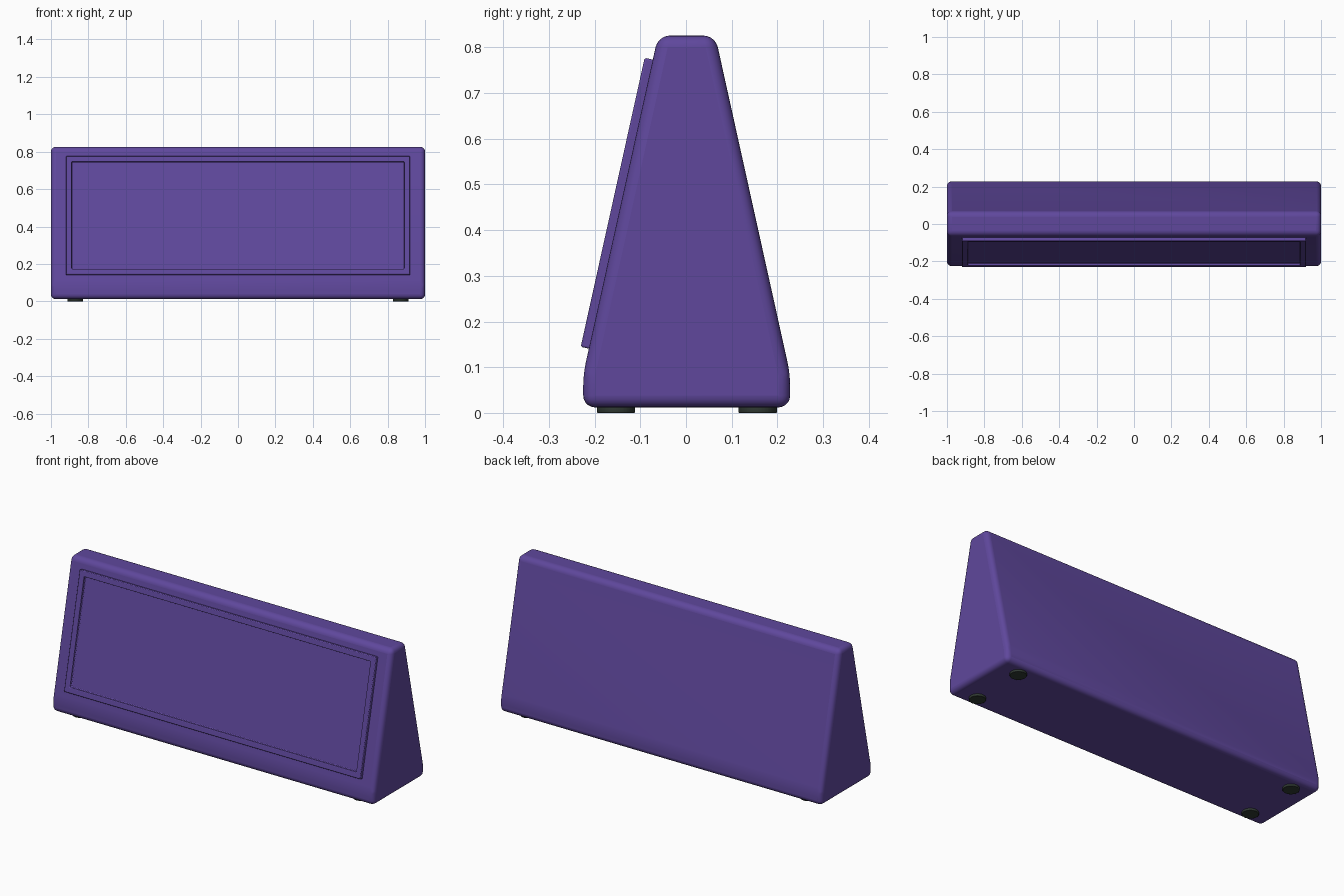
import bpy, bmesh, math
from mathutils import Matrix

if "Cube" in bpy.data.objects:
    bpy.data.objects.remove(bpy.data.objects["Cube"], do_unlink=True)


def material(name, rgb):
    mat = bpy.data.materials.new(name)
    mat.use_nodes = True
    mat.diffuse_color = (*rgb, 1)
    mat.node_tree.nodes["Principled BSDF"].inputs["Base Color"].default_value = (*rgb, 1)
    return mat


purple = material("purple plastic", (0.115, 0.064, 0.335))
rubber = material("dark rubber", (0.03, 0.042, 0.033))


def finish(name, bm, mat, bevel, segments):
    """Turn a bmesh into a bevelled, smooth shaded object."""
    bmesh.ops.recalc_face_normals(bm, faces=bm.faces)
    mesh = bpy.data.meshes.new(name)
    bm.to_mesh(mesh)
    bm.free()
    mesh.materials.append(mat)
    obj = bpy.data.objects.new(name, mesh)
    bpy.context.collection.objects.link(obj)
    mod = obj.modifiers.new("rounded edges", "BEVEL")
    mod.width = bevel
    mod.segments = segments
    mod.limit_method = "ANGLE"
    mod.angle_limit = math.radians(10)
    bpy.ops.object.select_all(action="DESELECT")
    obj.select_set(True)
    bpy.context.view_layer.objects.active = obj
    bpy.ops.object.shade_smooth_by_angle(angle=math.radians(40))
    return obj


# Wedge body: side profile (y, z) extruded along x
profile = [(-0.225, 0.012), (0.228, 0.012), (0.228, 0.085),
           (0.064, 0.826), (-0.061, 0.826), (-0.225, 0.085)]
bm = bmesh.new()
side = bm.faces.new([bm.verts.new((-1, y, z)) for y, z in profile])
ext = bmesh.ops.extrude_face_region(bm, geom=[side])
bmesh.ops.translate(bm, vec=(2, 0, 0),
                    verts=[g for g in ext["geom"] if isinstance(g, bmesh.types.BMVert)])
finish("body", bm, purple, 0.026, 5)

# Raised frame with a sunken panel, leaning with the front slope
width, height, thick = 1.84, 0.648, 0.026
lean = math.atan2(0.164, 0.741)
bm = bmesh.new()
bmesh.ops.create_cube(bm, size=1, matrix=Matrix.Diagonal((width, thick, height, 1)))
front = min(bm.faces, key=lambda f: f.calc_center_median().y)
bmesh.ops.inset_region(bm, faces=[front], thickness=0.044)
ext = bmesh.ops.extrude_discrete_faces(bm, faces=[front])
bmesh.ops.translate(bm, vec=(0, 0.016, 0), verts=ext["faces"][0].verts)
bmesh.ops.translate(bm, vec=(0, thick / 2, 0), verts=bm.verts)
frame = finish("front_frame", bm, purple, 0.004, 2)
frame.location = (0, -0.1605, 0.461)
frame.rotation_euler.x = -lean

# Four round feet
for x, x_name in ((-0.87, "right"), (0.87, "left")):
    for y, y_name in ((-0.153, "front"), (0.157, "back")):
        bm = bmesh.new()
        bmesh.ops.create_cone(bm, cap_ends=True, segments=32, radius1=0.042,
                              radius2=0.042, depth=0.02,
                              matrix=Matrix.Translation((x, y, 0.01)))
        finish(f"foot_{y_name}_{x_name}", bm, rubber, 0.002, 2)
